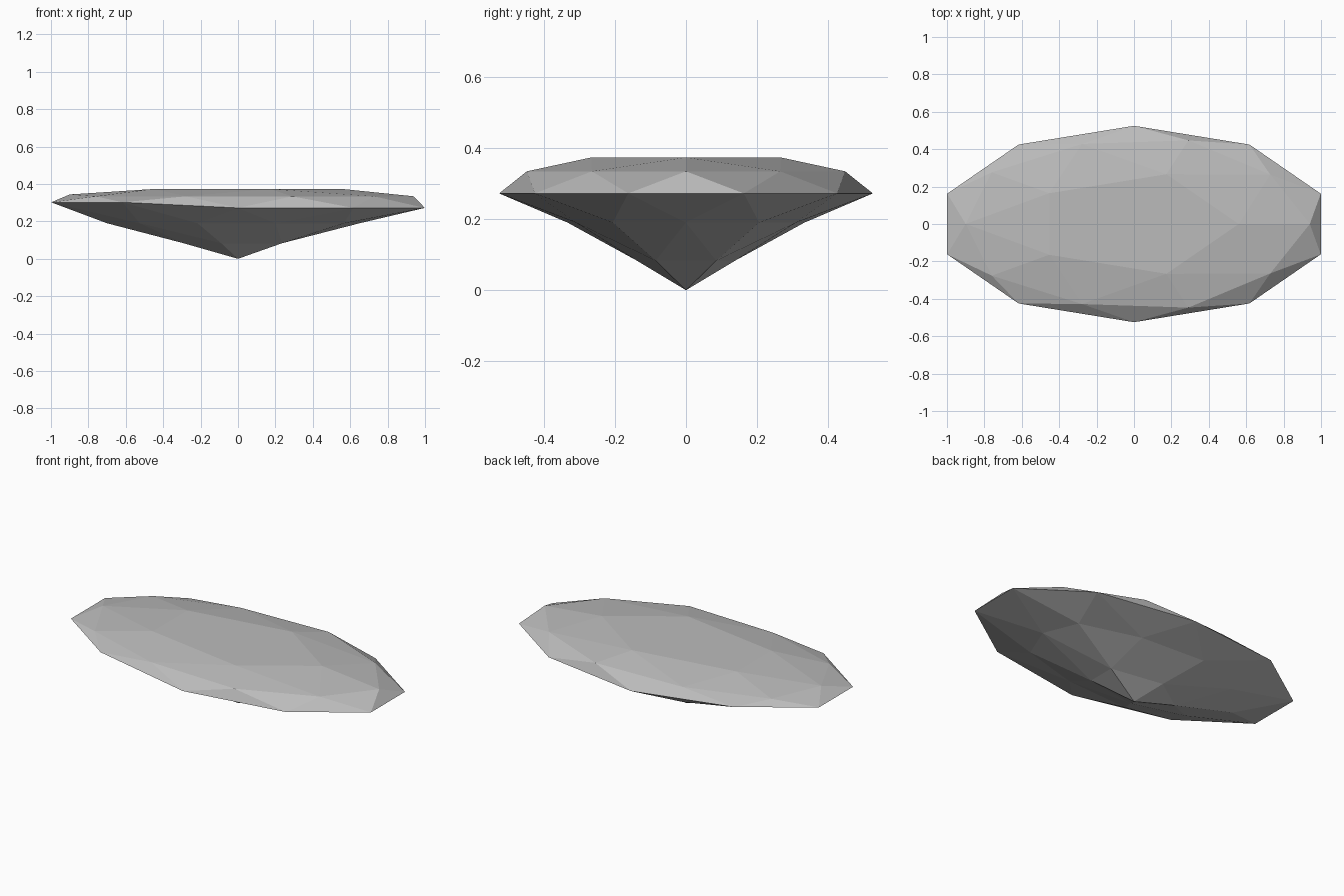
import bpy
import bmesh
from math import cos, sin, radians

cube = bpy.data.objects.get("Cube")
if cube:
    bpy.data.objects.remove(cube, do_unlink=True)

SIDES = 5
STEP = 360 / SIDES
HALF = STEP / 2

grey = bpy.data.materials.new("stone_grey")
grey.use_nodes = True
colour = (0.5, 0.5, 0.5, 1)
grey.diffuse_color = colour
grey.node_tree.nodes["Principled BSDF"].inputs["Base Color"].default_value = colour

bm = bmesh.new()


def ring(radius, z, start, count=SIDES):
    """Oval ring of points, half as deep as it is wide."""
    angles = [radians(start + i * 360 / count) for i in range(count)]
    return [bm.verts.new((radius * cos(a), radius * sin(a) / 2, z)) for a in angles]


# Rings from the bottom point up to the flat table
tip = bm.verts.new((0, 0, 0))
low = ring(0.29, 0.083, HALF)
pav_main = ring(0.70, 0.19, HALF)
pav_side = ring(0.65, 0.19, 0)
girdle = ring(1.05, 0.272, HALF / 2, 2 * SIDES)
crown_main = ring(0.90, 0.334, HALF)
crown_side = ring(0.94, 0.334, 0)
table = ring(0.56, 0.373, 0)

# The girdle rises a little at the -x end
for v in girdle:
    if v.co.x < -0.5:
        v.co.z += 0.03
crown_main[2].co.z += 0.01


def facets(inner, main, side):
    """Girdle facets of one half, plus the kites reaching the inner points."""
    for i in range(SIDES):
        j = (i + 1) % SIDES
        before, a, b = girdle[2 * i - 1], girdle[2 * i], girdle[2 * i + 1]
        bm.faces.new((main[i], a, b))
        bm.faces.new((side[i], before, a))
        bm.faces.new((side[i], a, main[i]))
        bm.faces.new((main[i], b, side[j]))


# Crown: girdle facets, star facets and kites
facets(table, crown_main, crown_side)
for i in range(SIDES):
    j = (i + 1) % SIDES
    bm.faces.new((table[i], crown_main[i], table[j]))
    bm.faces.new((table[i], crown_side[i], crown_main[i]))
    bm.faces.new((table[j], crown_main[i], crown_side[j]))
bm.faces.new(table)

# Pavilion: girdle facets, kites and the fan at the tip
facets(low, pav_main, pav_side)
for i in range(SIDES):
    j = (i + 1) % SIDES
    bm.faces.new((low[i], pav_side[i], pav_main[i]))
    bm.faces.new((low[i], pav_main[i], pav_side[j]))
    bm.faces.new((low[i], low[j], pav_side[j]))
    bm.faces.new((tip, low[i], low[j]))

bmesh.ops.recalc_face_normals(bm, faces=bm.faces)
mesh = bpy.data.meshes.new("cut_gem")
bm.to_mesh(mesh)
bm.free()
mesh.materials.append(grey)
bpy.context.collection.objects.link(bpy.data.objects.new("cut_gem", mesh))
